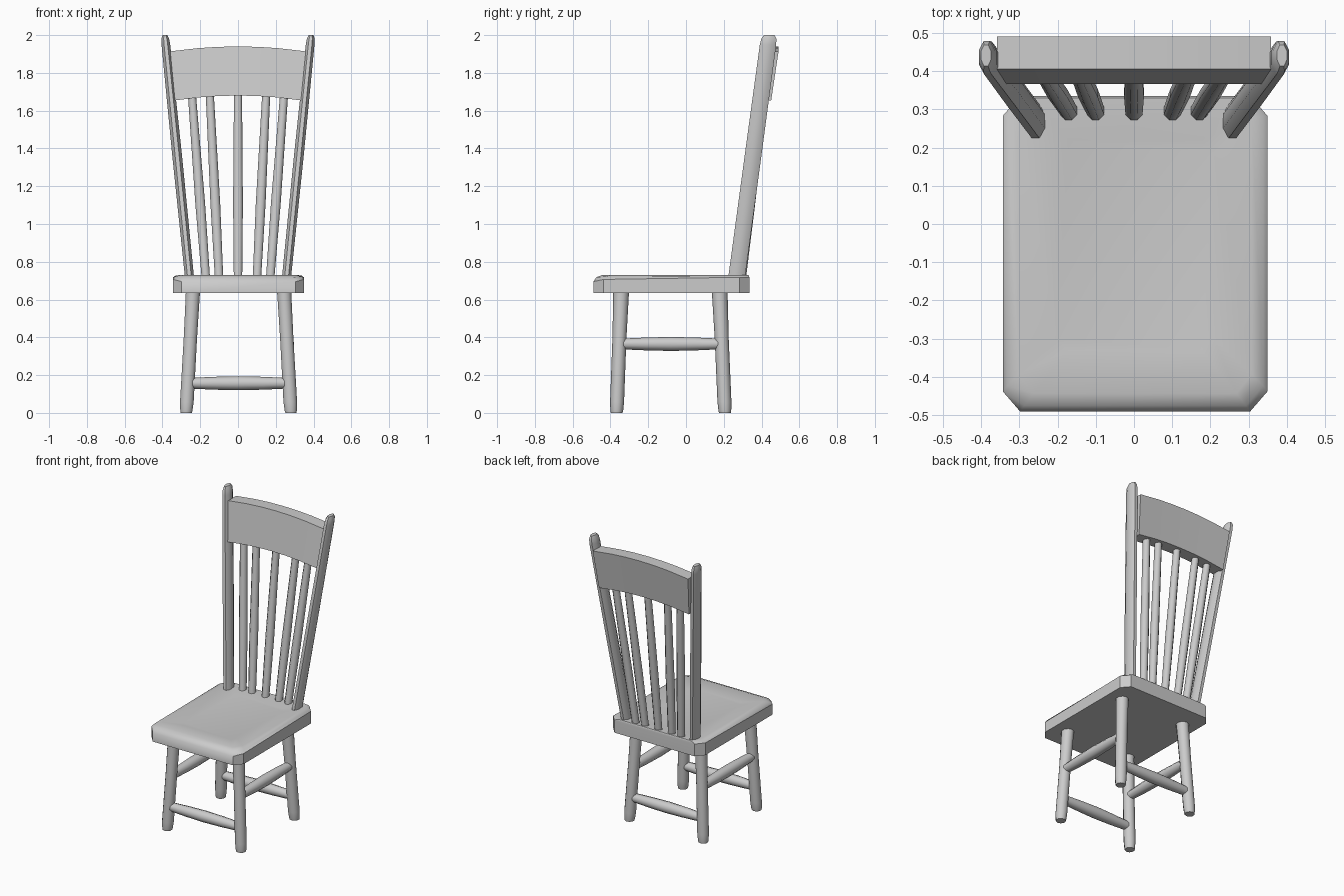
import bpy, bmesh, math
from mathutils import Vector

if "Cube" in bpy.data.objects:
    bpy.data.objects.remove(bpy.data.objects["Cube"])


def finish(name, bm, angle=40):
    bmesh.ops.recalc_face_normals(bm, faces=bm.faces)
    mesh = bpy.data.meshes.new(name)
    bm.to_mesh(mesh)
    bm.free()
    ob = bpy.data.objects.new(name, mesh)
    bpy.context.collection.objects.link(ob)
    bpy.ops.object.select_all(action='DESELECT')
    ob.select_set(True)
    bpy.context.view_layer.objects.active = ob
    bpy.ops.object.shade_smooth_by_angle(angle=math.radians(angle))
    return ob


def loft(name, loops, angle=40):
    """Skin a list of equally long closed loops and cap both ends."""
    bm = bmesh.new()
    rings = [[bm.verts.new(p) for p in loop] for loop in loops]
    n = len(rings[0])
    for a, b in zip(rings, rings[1:]):
        for i in range(n):
            j = (i + 1) % n
            bm.faces.new((a[i], a[j], b[j], b[i]))
    bm.faces.new(rings[0][::-1])
    bm.faces.new(rings[-1])
    return finish(name, bm, angle)


def rod(name, start, end, profile, u, v, sides=10):
    """Turned rod; profile holds (position 0-1, radius along u, radius along v)."""
    start, end, u, v = map(Vector, (start, end, u, v))
    loops = []
    for t, ru, rv in profile:
        c = start.lerp(end, t)
        angs = [2 * math.pi * (i + 0.5) / sides for i in range(sides)]
        loops.append([c + u * ru * math.cos(a) + v * rv * math.sin(a) for a in angs])
    return loft(name, loops, 50)


X, Y, Z = (1, 0, 0), (0, 1, 0), (0, 0, 1)


# Seat: chamfered slab, softened at the front and sides, with a shallow dish
def outline(hx, y0, y1, cx, cy, z_front, z_back):
    pts = [(-hx + cx, y0), (hx - cx, y0), (hx, y0 + cy), (hx, y1 - cy),
           (hx - cx, y1), (-hx + cx, y1), (-hx, y1 - cy), (-hx, y0 + cy)]
    zs = [z_front] * 2 + [(z_front + z_back) / 2, z_back, z_back,
                          z_back, z_back, (z_front + z_back) / 2]
    return [(x + 0.003, y, z) for (x, y), z in zip(pts, zs)]


loft("seat", [
    outline(0.346, -0.49, 0.335, 0.045, 0.052, 0.635, 0.635),
    outline(0.346, -0.49, 0.335, 0.045, 0.052, 0.695, 0.718),
    outline(0.335, -0.475, 0.334, 0.045, 0.052, 0.718, 0.726),
    outline(0.305, -0.443, 0.330, 0.040, 0.050, 0.730, 0.731),
    outline(0.205, -0.33, 0.218, 0.030, 0.030, 0.716, 0.716),
])

# Legs and side stretchers, mirrored left and right
leg = [(0, 0.031, 0.031), (0.02, 0.034, 0.034), (0.09, 0.038, 0.037),
       (0.6, 0.037, 0.037), (0.94, 0.039, 0.041), (1, 0.040, 0.042)]
stretcher = [(0, 0.028, 0.028), (0.25, 0.034, 0.034), (0.5, 0.037, 0.037),
             (0.75, 0.034, 0.034), (1, 0.028, 0.028)]
OFF = 0.003
for side, s in (("left", -1), ("right", 1)):
    for place, y0, y1 in (("front", -0.367, -0.343), ("back", 0.206, 0.178)):
        rod(f"{place}_leg_{side}", (s * 0.277 + OFF, y0, 0),
            (s * 0.241 + OFF, y1, 0.65), leg, X, Y)
    rod(f"side_stretcher_{side}", (s * 0.257 + OFF, -0.345, 0.365),
        (s * 0.257 + OFF, 0.185, 0.365), stretcher, X, Z)

# Low front and back stretchers
for place, y in (("front", -0.361), ("back", 0.199)):
    rod(f"{place}_stretcher", (-0.26 + OFF, y, 0.157), (0.26 + OFF, y, 0.157),
        stretcher, Y, Z)

# Back posts: oval section, splayed outward and raked back
post = [(0, 0.026, 0.048), (0.5, 0.028, 0.048), (0.96, 0.025, 0.047),
        (0.985, 0.022, 0.043), (1, 0.014, 0.030)]
for side, s in (("left", -1), ("right", 1)):
    rod(f"back_post_{side}", (s * 0.256, 0.267, 0.71), (s * 0.387, 0.441, 2.0),
        post, X, Y, 8)

# Spindles fanning out between seat and top rail
spindle = [(0, 0.024, 0.025), (0.4, 0.028, 0.027), (1, 0.023, 0.024)]
for i, (xb, xt) in enumerate(((-0.17, -0.245), (-0.1, -0.15), (0, 0),
                              (0.1, 0.15), (0.17, 0.245))):
    rod(f"spindle_{i + 1}", (xb, 0.294, 0.71), (xt, 0.412, 1.70), spindle, X, Y, 8)

# Top rail: arched board leaning back
sections = []
for t in (-1, -0.6, -0.3, 0, 0.3, 0.6, 1):
    drop = 0.026 * t * t
    lo, hi = 0.338 * t, 0.358 * t
    sections.append([(lo, 0.366, 1.68 - drop), (lo, 0.451, 1.68 - drop),
                     (hi, 0.490, 1.94 - drop), (hi, 0.405, 1.94 - drop)])
loft("top_rail", sections, 30)
